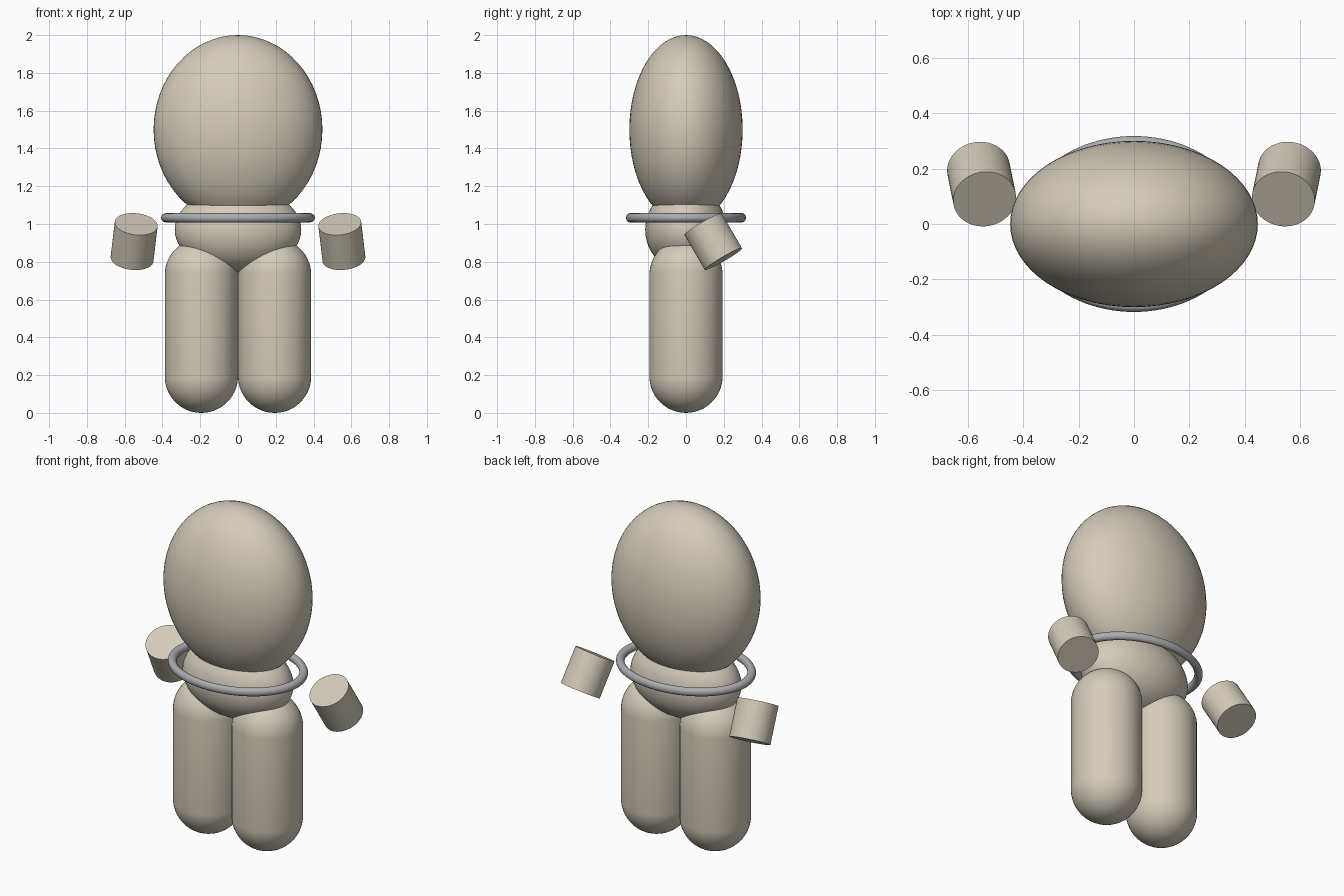
import bpy
import math
from mathutils import Vector

if "Cube" in bpy.data.objects:
    bpy.data.objects.remove(bpy.data.objects["Cube"], do_unlink=True)


def make_material(name, colour):
    mat = bpy.data.materials.new(name)
    mat.use_nodes = True
    mat.diffuse_color = colour
    mat.node_tree.nodes["Principled BSDF"].inputs["Base Color"].default_value = colour
    return mat


beige = make_material("warm_beige", (0.66, 0.60, 0.49, 1))
grey = make_material("steel_grey", (0.42, 0.42, 0.44, 1))


def finish(name, mat):
    obj = bpy.context.object
    obj.name = name
    obj.data.materials.append(mat)
    bpy.ops.object.transform_apply(location=False, rotation=True, scale=True)
    bpy.ops.object.shade_smooth_by_angle(angle=math.radians(40))
    return obj


def ellipsoid(name, z, radii):
    bpy.ops.mesh.primitive_uv_sphere_add(segments=64, ring_count=32, location=(0, 0, z))
    bpy.context.object.scale = radii
    finish(name, beige)


# Head and body
ellipsoid("head", 1.5, (0.447, 0.3, 0.5))
ellipsoid("torso", 0.97, (0.335, 0.216, 0.225))

# Oval belt ring around the upper body
bpy.ops.mesh.primitive_torus_add(location=(0, 0, 1.033), major_segments=96, minor_segments=20,
                                 major_radius=1, minor_radius=0.065)
bpy.context.object.scale = (0.382, 0.298, 0.37)
finish("belt_ring", grey)

LEG_RADIUS = 0.194
LEG_TOP = 0.73  # height where the upper dome starts

for side, sign in (("left", 1), ("right", -1)):
    # Capsule leg: a sphere whose upper half is lifted to stretch the middle
    bpy.ops.mesh.primitive_uv_sphere_add(segments=48, ring_count=25, radius=LEG_RADIUS,
                                         location=(sign * LEG_RADIUS, 0, LEG_RADIUS))
    leg = bpy.context.object
    for v in leg.data.vertices:
        if v.co.z > 0:
            v.co.z += LEG_TOP - LEG_RADIUS
    finish(side + "_leg", beige)

    # Floating cylinder hand, tilted forward at the top
    axis = Vector((-sign * 0.022, -0.108, 0.185))
    bpy.ops.mesh.primitive_cylinder_add(vertices=48, radius=0.114, depth=axis.length,
                                        location=(sign * 0.55, 0.144, 0.907))
    hand = bpy.context.object
    hand.rotation_euler = axis.to_track_quat("Z", "Y").to_euler()
    finish(side + "_hand", beige)
